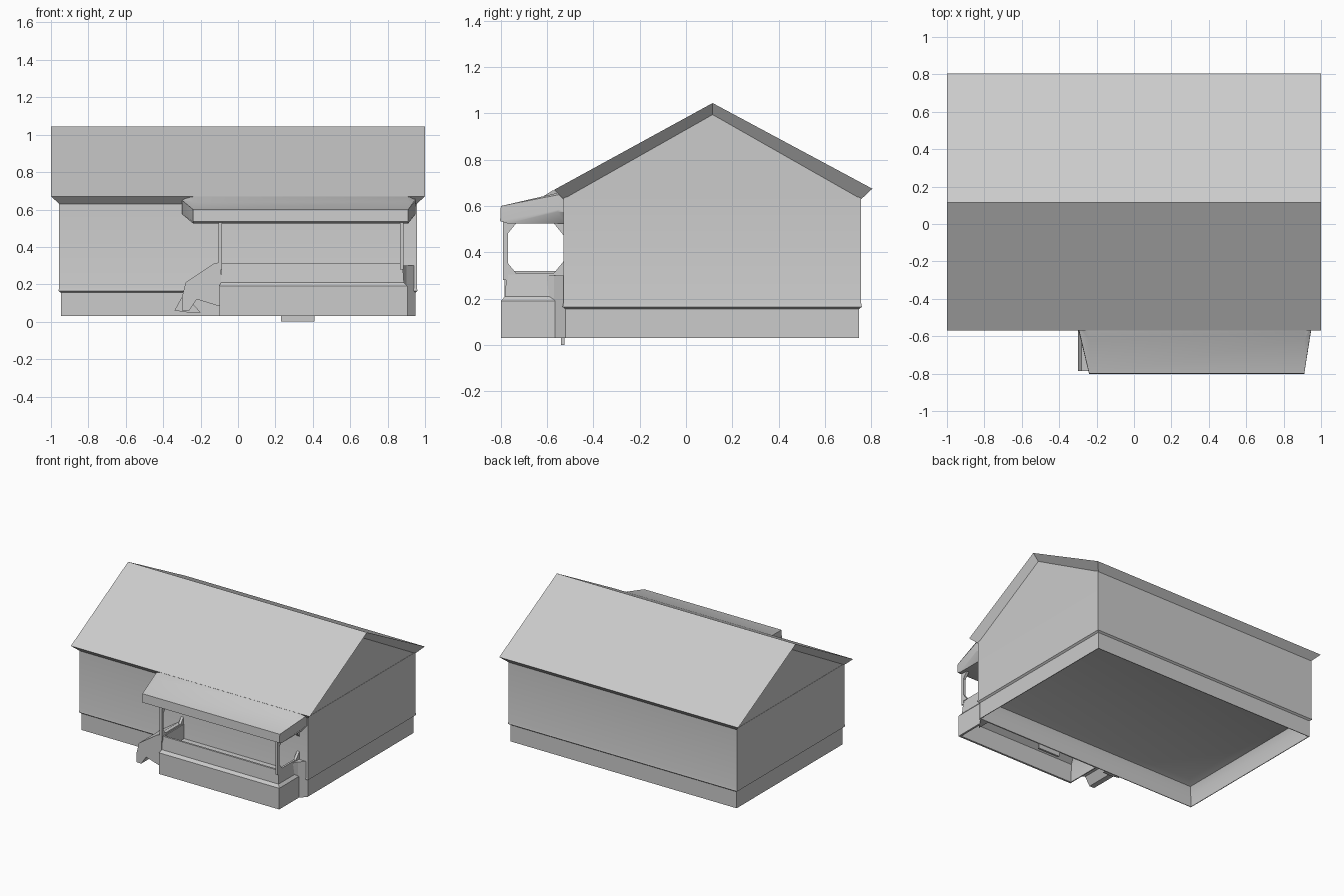
import bpy
import bmesh
import math

cube = bpy.data.objects.get("Cube")
if cube:
    bpy.data.objects.remove(cube, do_unlink=True)

grey = bpy.data.materials.new("plain_grey")
grey.use_nodes = True
GREY = (0.6, 0.6, 0.6, 1.0)
grey.diffuse_color = GREY
shader = grey.node_tree.nodes["Principled BSDF"]
shader.inputs["Base Color"].default_value = GREY
shader.inputs["Roughness"].default_value = 0.8


def loft(name, rings, smooth=False):
    """Skin a row of equal-length point rings and cap both ends."""
    bm = bmesh.new()
    rows = [[bm.verts.new(p) for p in ring] for ring in rings]
    n = len(rows[0])
    for a, b in zip(rows, rows[1:]):
        for i in range(n):
            j = (i + 1) % n
            bm.faces.new((a[i], a[j], b[j], b[i]))
    bm.faces.new(rows[0][::-1])
    bm.faces.new(rows[-1])
    bmesh.ops.recalc_face_normals(bm, faces=bm.faces[:])
    mesh = bpy.data.meshes.new(name)
    bm.to_mesh(mesh)
    bm.free()
    mesh.materials.append(grey)
    obj = bpy.data.objects.new(name, mesh)
    bpy.context.collection.objects.link(obj)
    if smooth:
        bpy.ops.object.select_all(action='DESELECT')
        obj.select_set(True)
        bpy.context.view_layer.objects.active = obj
        bpy.ops.object.shade_smooth_by_angle(angle=math.radians(35))
    return obj


def rect(x0, x1, y0, y1, z):
    return [(x0, y0, z), (x1, y0, z), (x1, y1, z), (x0, y1, z)]


def box(name, x0, x1, y0, y1, z0, z1):
    return loft(name, [rect(x0, x1, y0, y1, z) for z in (z0, z1)])


def prism_x(name, profile, x0, x1):
    """Extrude a (y, z) profile along x."""
    return loft(name, [[(x, y, z) for y, z in profile] for x in (x0, x1)])


# House walls and hollow plinth: (inset, height), from the recess outward and up
wall_steps = [(0.09, 0.19), (0.04, 0.17), (0.02, 0.12), (0.015, 0.03),
              (0.01, 0.03), (0.01, 0.155), (-0.003, 0.165), (0, 0.18), (0, 0.64)]
loft("house_walls", [rect(-0.957 + d, 0.957 - d, -0.53 + d, 0.757 - d, z)
                     for d, z in wall_steps], smooth=True)

# Gable wedge under the roof
prism_x("gable_walls", [(-0.53, 0.635), (0.757, 0.635), (0.115, 1.0)], -0.955, 0.955)

# Roof with sloping soffits: eave, ridge, eave
roof_outer = [(-0.57, 0.67), (0.115, 1.045), (0.805, 0.675)]
roof_inner = [(-0.53, 0.63), (0.115, 0.995), (0.757, 0.63)]
loft("roof", [[(-1, *o), (1, *o), (0.955, *i), (-0.955, *i)]
              for o, i in zip(roof_outer, roof_inner)])

# Porch base: hollow skirt below, sloping parapet above, sunken floor
BACK = -0.525
porch_steps = [(0.07, 0.19), (0.03, 0.16), (0.015, 0.03), (0, 0.03), (0, 0.19),
               (0.018, 0.21), (0.025, 0.31), (0.04, 0.31), (0.04, 0.2)]
loft("porch_base", [rect(-0.10 + d * 0.5, 0.905 - d, -0.80 + d, BACK, z)
                    for d, z in porch_steps], smooth=True)

# Porch roof, pinched into the house wall at both ends
porch_roof = [(-0.52, 0.525), (-0.77, 0.525), (-0.803, 0.535), (-0.80, 0.60),
              (-0.62, 0.64), (-0.575, 0.668), (-0.52, 0.67)]


def pinched(x):
    return [(x, max(y, -0.56 + 0.005 * i), min(0.66, z + 0.05))
            for i, (y, z) in enumerate(porch_roof)]


def full(x):
    return [(x, y, z) for y, z in porch_roof]


loft("porch_roof", [pinched(-0.30), full(-0.24), full(0.91), pinched(0.95)], smooth=True)

# Porch posts and corner braces at both open ends
for side, x in (("right", -0.095), ("left", 0.875)):
    box(f"porch_post_{side}", x - 0.01, x + 0.01, -0.79, -0.77, 0.28, 0.54)
    for edge, y, d in (("front", -0.775, 1), ("back", -0.53, -1)):
        for level, z, up in (("lower", 0.305, 1), ("upper", 0.53, -1)):
            prism_x(f"porch_brace_{side}_{edge}_{level}",
                    [(y, z), (y + d * 0.045, z), (y, z + up * 0.055)],
                    x - 0.01, x + 0.01)

# Flare joining the porch end to the house corner
loft("porch_end_flare", [[(0.87, -0.62, z), (0.87, -0.52, z), (0.95, -0.52, z),
                          (0.90, -0.57, z)] for z in (0.03, 0.30)])

# Sloping entry ramp beside the porch, bent down at its foot
ramp = [(-0.09, 0.32), (-0.13, 0.31), (-0.28, 0.21), (-0.30, 0.13),
        (-0.30, 0.06), (-0.26, 0.06), (-0.22, 0.12), (-0.09, 0.08)]
loft("entry_ramp", [[(x, y, z) for x, z in ramp] for y in (-0.785, -0.53)], smooth=True)

# Foot of the ramp against the house wall
foot = [(-0.29, 0.15), (-0.34, 0.06), (-0.27, 0.05), (-0.20, 0.05)]
loft("ramp_foot", [[(x, y, z) for x, z in foot] for y in (-0.57, -0.525)])

# Small tab under the front wall
box("bottom_tab", 0.23, 0.41, -0.54, -0.525, 0.0, 0.06)
